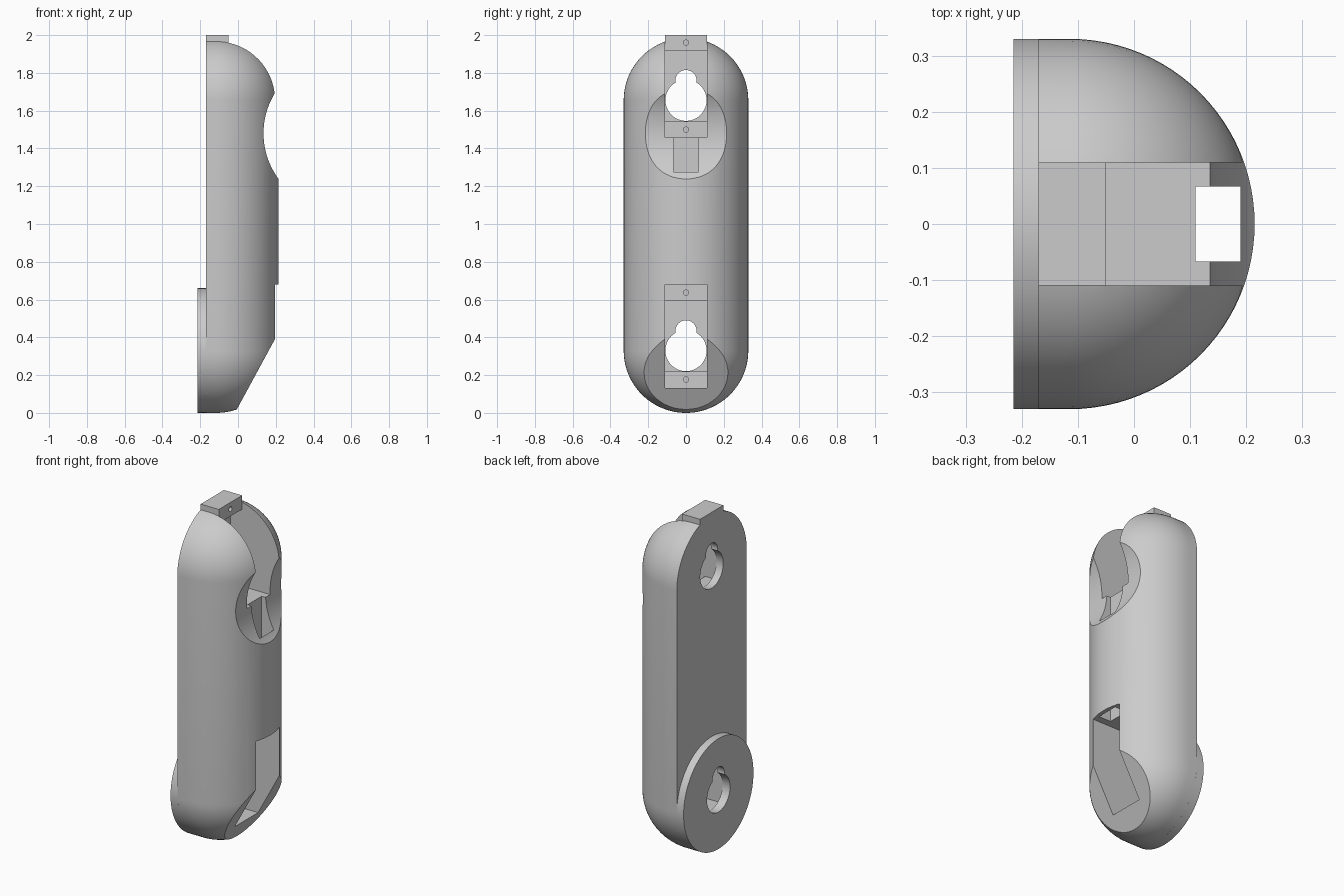
import bpy, bmesh, math
from mathutils import Vector, Matrix

cube = bpy.data.objects.get("Cube")
if cube:
    bpy.data.objects.remove(cube, do_unlink=True)

R = 0.33             # outer radius of the arm
AXIS = -0.115        # x of the rounded shell's axis
BACK = -0.17         # flat back plane
LOW, HIGH = 0.33, 1.655   # heights of the two pivots

grey = bpy.data.materials.new("light grey plastic")
grey.use_nodes = True
grey.diffuse_color = (0.6, 0.6, 0.6, 1)
grey.node_tree.nodes["Principled BSDF"].inputs["Base Color"].default_value = (0.6, 0.6, 0.6, 1)


def add_object(name, bm):
    bmesh.ops.recalc_face_normals(bm, faces=bm.faces)
    mesh = bpy.data.meshes.new(name)
    bm.to_mesh(mesh)
    bm.free()
    obj = bpy.data.objects.new(name, mesh)
    bpy.context.collection.objects.link(obj)
    mesh.materials.append(grey)
    return obj


def box(name, x, y, z):
    """Box from three (low, high) ranges."""
    bm = bmesh.new()
    bmesh.ops.create_cube(bm, size=1)
    for v in bm.verts:
        v.co = [r[0] + (r[1] - r[0]) * (c + 0.5) for r, c in zip((x, y, z), v.co)]
    return add_object(name, bm)


def rod(name, radius, centre, length, axis="X", sides=48):
    bm = bmesh.new()
    turn = Matrix.Rotation(math.pi / 2, 4, "Y" if axis == "X" else "X")
    bmesh.ops.create_cone(bm, cap_ends=True, segments=sides, radius1=radius, radius2=radius,
                          depth=length, matrix=Matrix.Translation(centre) @ turn)
    return add_object(name, bm)


def combine(target, tool, operation="DIFFERENCE"):
    mod = target.modifiers.new("combine", "BOOLEAN")
    mod.operation, mod.solver, mod.object = operation, "EXACT", tool
    bpy.ops.object.select_all(action="DESELECT")
    bpy.context.view_layer.objects.active = target
    target.select_set(True)
    bpy.ops.object.modifier_apply(modifier=mod.name)
    bpy.data.objects.remove(tool, do_unlink=True)


# Half capsule shell: spin a profile half a turn, then pull the open rim to the flat back
bm = bmesh.new()
N = 20
profile = []
for centre, start in ((LOW, -math.pi / 2), (HIGH, 0)):
    for i in range(N + 1):
        a = start + i / N * math.pi / 2
        profile.append(bm.verts.new((AXIS, -R * math.cos(a), centre + R * math.sin(a))))
edges = [bm.edges.new(pair) for pair in zip(profile, profile[1:])]
bmesh.ops.spin(bm, geom=profile + edges, cent=(AXIS, 0, 0), axis=(0, 0, 1),
               angle=math.pi, steps=48)
bmesh.ops.remove_doubles(bm, verts=bm.verts, dist=1e-4)
rim = [e for e in bm.edges if e.is_boundary]
pulled = bmesh.ops.extrude_edge_only(bm, edges=rim)["geom"]
for v in pulled:
    if isinstance(v, bmesh.types.BMVert):
        v.co.x = BACK
bmesh.ops.contextual_create(bm, geom=[e for e in bm.edges if e.is_boundary])

# Sloped flat at the lower end
cut = bmesh.ops.bisect_plane(bm, geom=bm.verts[:] + bm.edges[:] + bm.faces[:], dist=1e-5,
                             plane_co=(0.19, 0, 0.38), plane_no=Vector((0.35, 0, -0.19)),
                             clear_outer=True)
bmesh.ops.contextual_create(bm, geom=[e for e in bm.edges if e.is_boundary])
body = add_object("arm_body", bm)

# Scooped hollow near the upper end
combine(body, rod("scoop_cutter", 0.405, (0.54, 0, 1.48), 1, "Y", 128))

# Motor slots: a shallow long cut over a deeper middle pocket leaves two mounting blocks
slots = ((0.133, 0.68, 0.218, 0.593, -0.165), (1.457, 2.2, 1.543, 1.917, -0.125))
wide = (-0.11, 0.11)
for bottom, top, low, high, floor in slots:
    combine(body, box("slot_cutter", (-0.05, 0.6), wide, (bottom, top)))
    combine(body, box("pocket_cutter", (floor, 0.6), wide, (low, high)))

# Cable tunnel joining both slots
combine(body, box("tunnel_cutter", (0.11, 0.19), (-0.067, 0.067), (0.6, 1.5)))

# Top mounting block and round pivot disc
combine(body, box("top_block", (BACK, -0.05), wide, (1.917, 2.0)), "UNION")
combine(body, rod("pivot_disc", R, (-0.1905, 0, LOW), 0.049, sides=96), "UNION")

# Keyhole shaft openings through the back
for z in (LOW, HIGH):
    combine(body, rod("shaft_cutter", 0.109, (-0.15, 0, z), 0.19))
    combine(body, rod("gear_cutter", 0.056, (-0.15, 0, z + 0.104), 0.19))

# Screw holes in the mounting blocks
for z in (0.177, 0.637, 1.5, 1.96):
    combine(body, rod("screw_cutter", 0.014, (-0.07, 0, z), 0.1, sides=20))

bpy.ops.object.select_all(action="DESELECT")
bpy.context.view_layer.objects.active = body
body.select_set(True)
bpy.ops.object.shade_smooth_by_angle(angle=math.radians(25))
